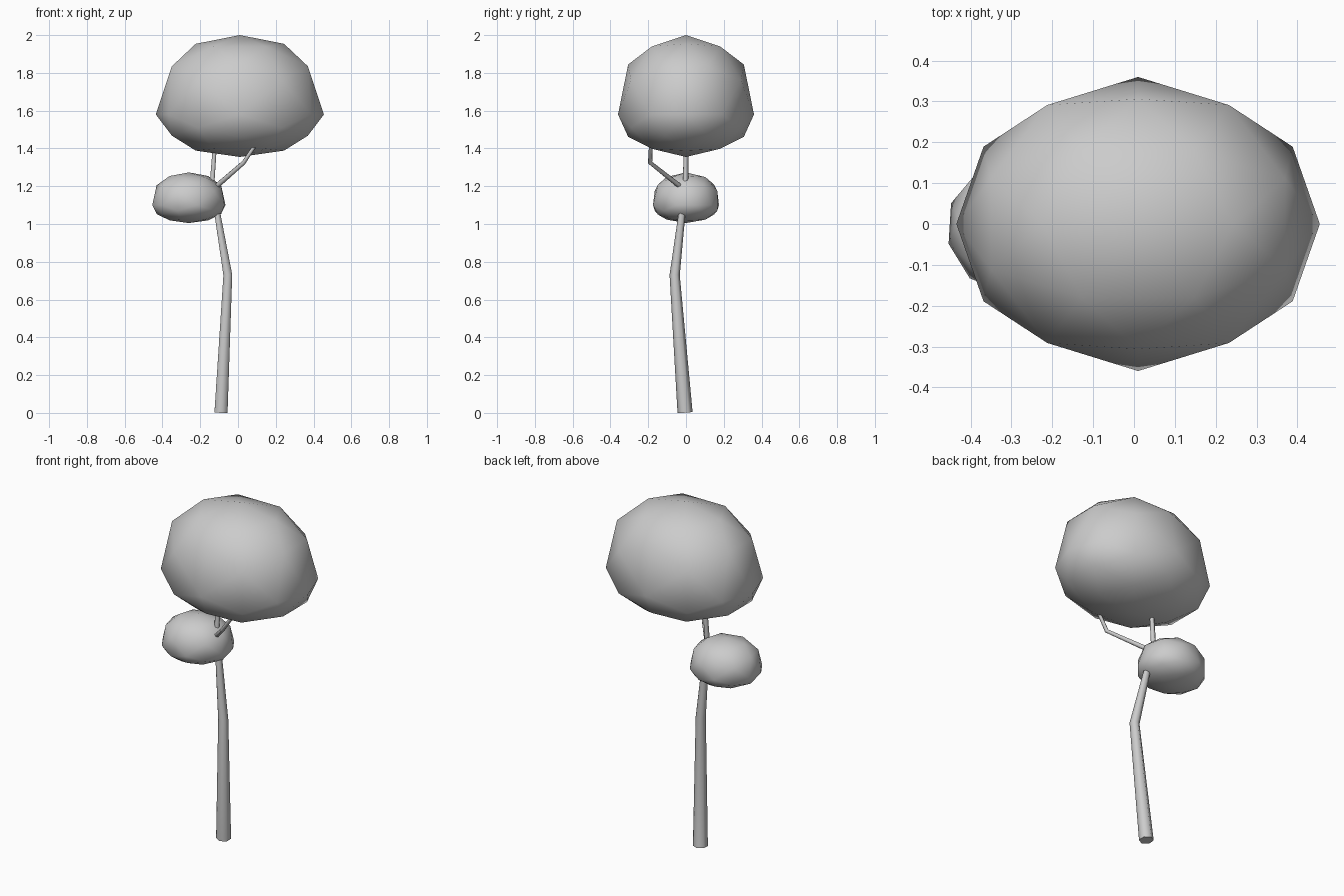
import bpy, bmesh, math
from mathutils import Vector, Matrix

if "Cube" in bpy.data.objects:
    bpy.data.objects.remove(bpy.data.objects["Cube"])

PHI = (1 + 5 ** 0.5) / 2


def finish(name, bm, smooth=True):
    bmesh.ops.recalc_face_normals(bm, faces=bm.faces)
    mesh = bpy.data.meshes.new(name)
    for f in bm.faces:
        f.smooth = smooth and len(f.verts) < 5
    bm.to_mesh(mesh)
    bm.free()
    obj = bpy.data.objects.new(name, mesh)
    bpy.context.collection.objects.link(obj)
    return obj


def foliage(name, centre, rx, ry, up, down, turn=0):
    """Once-subdivided icosahedron, taller above its widest line than below."""
    corners = []
    for a in (-1, 1):
        for b in (-PHI, PHI):
            corners += [Vector((a, 0, b)), Vector((0, b, a)), Vector((b, a, 0))]
    points = list(corners)
    for i, p in enumerate(corners):
        for q in corners[:i]:
            if (p - q).length < 2.1:
                points.append(p + q)
    bm = bmesh.new()
    for p in points:
        bm.verts.new(p.normalized())
    bmesh.ops.convex_hull(bm, input=bm.verts)
    rot = Matrix.Rotation(math.radians(turn), 3, 'Z')
    for v in bm.verts:
        x, y, z = v.co
        h = up * z ** 0.72 if z > 1e-6 else down * z
        v.co = rot @ Vector((x * rx, y * ry, h)) + Vector(centre)
    return finish(name, bm)


def limb(name, path, radii, sides=6):
    """Tapered six-sided tube along a path."""
    pts = [Vector(p) for p in path]
    bm = bmesh.new()
    rings = []
    for i, (p, r) in enumerate(zip(pts, radii)):
        d = Vector((0, 0, 0))
        if i > 0:
            d += (p - pts[i - 1]).normalized()
        if i < len(pts) - 1:
            d += (pts[i + 1] - p).normalized()
        rot = Vector((0, 0, 1)).rotation_difference(d)
        ring = []
        for k in range(sides):
            a = math.pi / 2 + 2 * math.pi * k / sides
            co = p + rot @ Vector((r * math.cos(a), r * math.sin(a), 0))
            co.z = max(co.z, 0)
            ring.append(bm.verts.new(co))
        rings.append(ring)
    for lo, hi in zip(rings, rings[1:]):
        for k in range(sides):
            n = (k + 1) % sides
            bm.faces.new((lo[k], lo[n], hi[n], hi[k]))
    bm.faces.new(rings[0])
    bm.faces.new(rings[-1])
    return finish(name, bm)


# Trunk, bent at mid height and running up into the crown
limb("trunk",
     [(-0.09, -0.005, 0.002), (-0.054, -0.06, 0.73), (-0.137, -0.002, 1.22), (-0.12, 0, 1.45)],
     [0.04, 0.027, 0.014, 0.012])

# Side branch reaching forward and right into the crown
limb("branch",
     [(-0.125, -0.02, 1.19), (0.03, -0.19, 1.325), (0.10, -0.185, 1.43)],
     [0.014, 0.012, 0.010])

# Leaf masses
foliage("crown_foliage", (0.01, 0, 1.58), 0.445, 0.36, 0.42, 0.225)
foliage("lower_foliage", (-0.26, 0, 1.10), 0.20, 0.18, 0.173, 0.095, turn=14)
